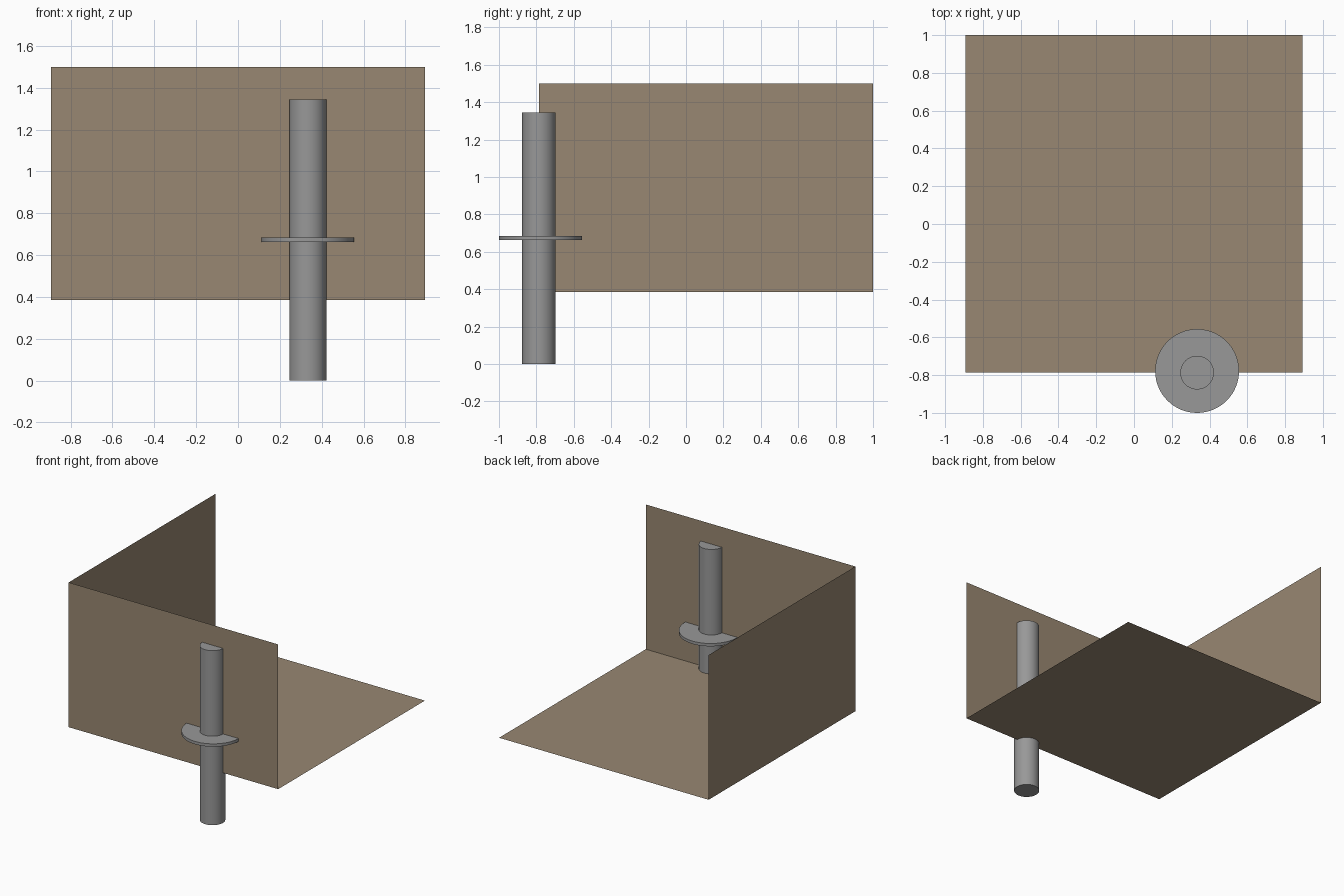
import bpy
import math
from mathutils import Matrix

cube = bpy.data.objects.get("Cube")
if cube:
    bpy.data.objects.remove(cube, do_unlink=True)


def material(name, rgb):
    mat = bpy.data.materials.new(name)
    mat.use_nodes = True
    colour = (*rgb, 1.0)
    mat.diffuse_color = colour
    mat.node_tree.nodes["Principled BSDF"].inputs["Base Color"].default_value = colour
    return mat


brown = material("warm brown", (0.315, 0.245, 0.168))
grey = material("mid grey", (0.315, 0.315, 0.315))


def panel(name, centre, width, height, axis=None):
    """Single-sheet rectangle, turned upright about the given axis."""
    bpy.ops.mesh.primitive_plane_add(size=1, location=centre)
    obj = bpy.context.object
    obj.name = name
    obj.data.transform(Matrix.Diagonal((width, height, 1, 1)))
    if axis:
        obj.data.transform(Matrix.Rotation(math.pi / 2, 4, axis))
    obj.data.materials.append(brown)


def disc(name, x, y, bottom, top, radius):
    """Closed upright cylinder with smooth sides and sharp rims."""
    bpy.ops.mesh.primitive_cylinder_add(
        vertices=64, radius=radius, depth=top - bottom,
        location=(x, y, (bottom + top) / 2))
    obj = bpy.context.object
    obj.name = name
    obj.data.materials.append(grey)
    bpy.ops.object.shade_smooth_by_angle(angle=math.radians(30))


# Floor and the two walls that meet at one corner
HALF = 0.893
SIDE = 2 * HALF
BACK = 1.0
FRONT = BACK - SIDE
FLOOR, WALL_TOP = 0.385, 1.5
MID_Y = (FRONT + BACK) / 2
MID_Z = (FLOOR + WALL_TOP) / 2
HEIGHT = WALL_TOP - FLOOR

panel("floor", (0, MID_Y, FLOOR), SIDE, SIDE)
panel("front_wall", (0, FRONT, MID_Z), SIDE, HEIGHT, 'X')
panel("side_wall", (-HALF, MID_Y, MID_Z), HEIGHT, SIDE, 'Y')

# Post passing through the front wall, with a thin collar halfway up
disc("post", 0.334, -0.787, 0, 1.344, 0.089)
disc("collar", 0.334, -0.778, 0.663, 0.685, 0.222)
